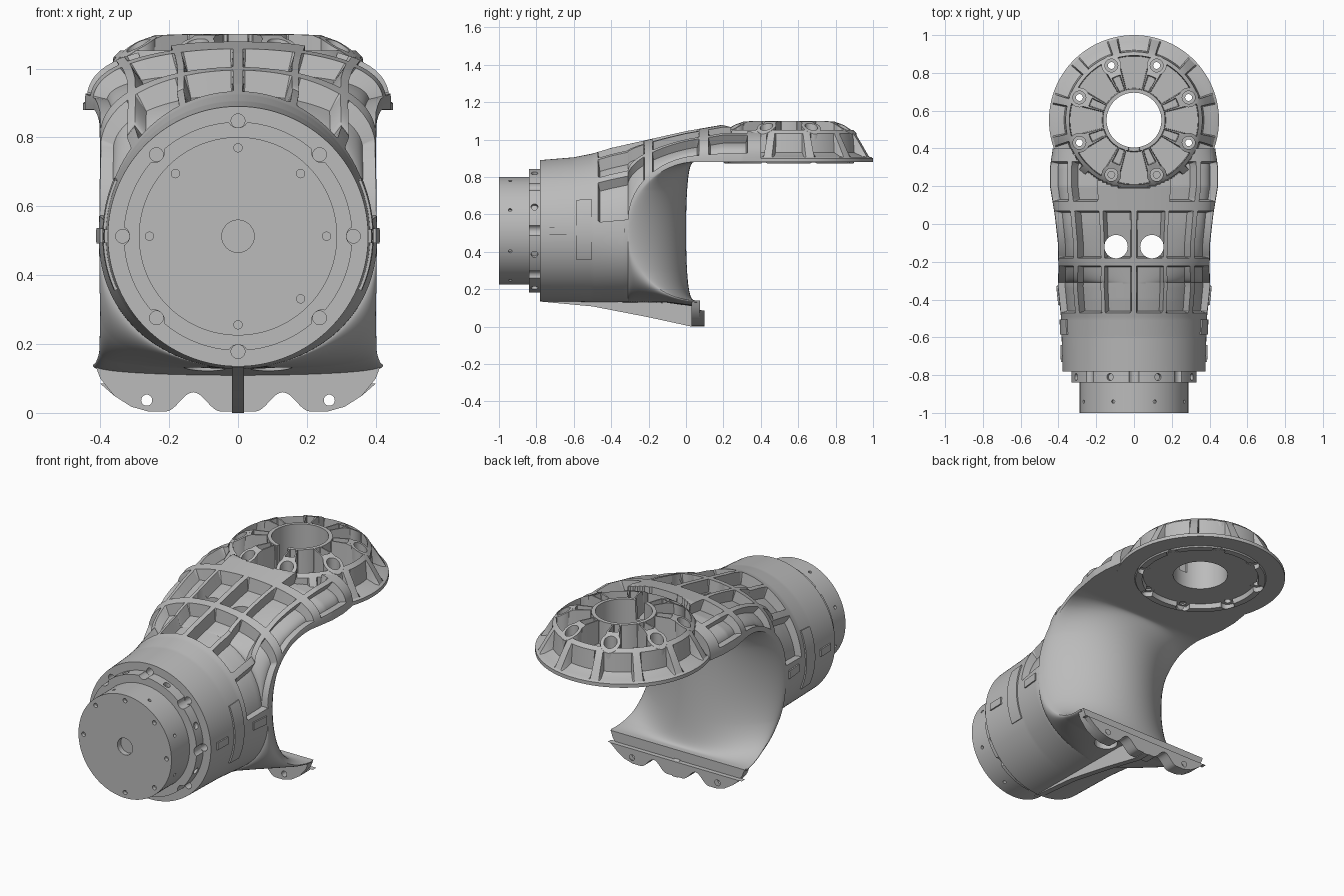
import bpy, bmesh, math
from math import sin, cos, pi, radians
from mathutils import Matrix, Vector

if "Cube" in bpy.data.objects:
    bpy.data.objects.remove(bpy.data.objects["Cube"])

metal = bpy.data.materials.new("light grey metal")
metal.use_nodes = True
metal.diffuse_color = (0.5, 0.5, 0.5, 1)
metal.node_tree.nodes["Principled BSDF"].inputs["Base Color"].default_value = (0.5, 0.5, 0.5, 1)

AXIS = Vector((0, 0, 0.513))      # inlet joint axis, along y
HUB = Vector((0, 0.55, 0))        # outlet joint axis, along z
EIGHT = [radians(45 * k) for k in range(8)]
HALF = [a + pi / 8 for a in EIGHT]


def lerp(table, v):
    if v <= table[0][0]:
        return table[0][1]
    for (a, p), (b, q) in zip(table, table[1:]):
        if v <= b:
            return p + (q - p) * (v - a) / (b - a)
    return table[-1][1]


def shade(obj):
    bpy.ops.object.select_all(action='DESELECT')
    obj.select_set(True)
    bpy.context.view_layer.objects.active = obj
    bpy.ops.object.shade_smooth_by_angle(angle=radians(28))


def finish(name, bm, smooth=True):
    bmesh.ops.recalc_face_normals(bm, faces=bm.faces)
    mesh = bpy.data.meshes.new(name)
    bm.to_mesh(mesh)
    bm.free()
    obj = bpy.data.objects.new(name, mesh)
    bpy.context.collection.objects.link(obj)
    mesh.materials.append(metal)
    if smooth:
        shade(obj)
    return obj


def rod(bm, start, end, r, sides=32):
    start, end = Vector(start), Vector(end)
    d = end - start
    m = Matrix.Translation((start + end) / 2) @ d.to_track_quat('Z', 'Y').to_matrix().to_4x4()
    bmesh.ops.create_cone(bm, cap_ends=True, segments=sides, radius1=r, radius2=r, depth=d.length, matrix=m)


def cut(obj, rods):
    """Subtract a list of rods and bake the result."""
    bm = bmesh.new()
    for r in rods:
        rod(bm, *r)
    tool = finish("cutter", bm, False)
    tool.hide_render = True
    mod = obj.modifiers.new("cut", 'BOOLEAN')
    mod.operation, mod.solver, mod.object = 'DIFFERENCE', 'EXACT', tool
    bpy.context.view_layer.update()
    baked = bpy.data.meshes.new_from_object(obj.evaluated_get(bpy.context.evaluated_depsgraph_get()))
    obj.modifiers.clear()
    obj.data = baked
    bpy.data.objects.remove(tool)
    shade(obj)


def grid(bm, rows, closed=False):
    vs = [[bm.verts.new(p) for p in row] for row in rows]
    for a, b in zip(vs, vs[1:] + (vs[:1] if closed else [])):
        for i in range(len(a) - 1):
            bm.faces.new((a[i], a[i + 1], b[i + 1], b[i]))


def prism(name, outline, axis, lo, hi):
    """Extrude an outline along x or y."""
    bm = bmesh.new()
    pts = [(lo, a, b) if axis == 'x' else (a, lo, b) for a, b in outline]
    face = bm.faces.new([bm.verts.new(p) for p in pts])
    ext = bmesh.ops.extrude_face_region(bm, geom=[face])
    move = Vector((hi - lo, 0, 0)) if axis == 'x' else Vector((0, hi - lo, 0))
    bmesh.ops.translate(bm, vec=move, verts=[v for v in ext["geom"] if isinstance(v, bmesh.types.BMVert)])
    return finish(name, bm)


def around_y(r, a, y):
    return AXIS + Vector((r * cos(a), y, r * sin(a)))


# --- elbow housing: ribbed top, plain belly, saddle-shaped back ---
WIDTH = [(-.78, .378), (-.5, .386), (-.33, .404), (-.24, .4), (-.1, .403), (.05, .42), (.2, .445), (.3, .445), (.4, .43)]
TOP = [(-.78, .89), (-.6, .905), (-.5, .925), (-.4, .955), (-.2, 1.0), (0, 1.045), (.2, 1.08), (.4, 1.08)]
BELLY = [(-.78, .135), (-.1, .127), (.06, .105)]
BOX = [(-.78, 1), (-.5, 1), (0, .75), (.2, .65)]


def pocket(y, c):
    """True inside a pocket between the ribs."""
    inner, mid, side = .045 < c < .375, .445 < c < .735, .805 < c < .993
    if -.467 < y < -.223 or -.177 < y < .065:
        return inner or mid or side
    return .12 < y < .33 and (mid or side)


def lip(a, up):
    """Height of the opening's edge."""
    return .513 + (.368 if up else -.373) * sin(a)


def station(y, a, up):
    """Half cross-section of the housing at one station."""
    w, e, edge = lerp(WIDTH, y), lerp(BOX, y), lip(a, up)
    tip = lerp(TOP if up else BELLY, y)
    row = []
    for k in range(181):
        f = radians(k)
        s = max(sin(f), 0) if 0 < k < 180 else 0
        x, z = w * cos(f), edge + (tip - edge) * s ** e
        if up and pocket(y, abs(cos(f))):
            x *= .91
            z -= .07 * s
        if math.hypot(x, y - HUB.y) < .36:      # stay below the disc's pockets
            z = min(z, .96)
        row.append((x, y, z))
    return row


def back_row(y, a, up):
    w, z = lerp(WIDTH, y), lip(a, up)
    mid = .06 - .06 * max(cos(a), 0) ** .5 if y < .0599 else y
    row = []
    for k in range(41):
        s = cos(pi * k / 40)
        inside_disc = math.hypot(w * s, y - HUB.y) < .34
        row.append((w * s, y + (mid - y) * max(1 - s * s, 0) ** .7, .91 if inside_disc else z))
    return row


tube = [(-.78 + .01 * i, 0) for i in range(47)]
arc = [(.06 - .37 * cos(radians(1.5 * i)), radians(1.5 * i)) for i in range(61)]
arm = [(.06 + .01 * i, pi / 2) for i in range(1, 35)]

bm = bmesh.new()
grid(bm, [station(y, a, True) for y, a in tube + arc + arm])
grid(bm, [station(y, a, False) for y, a in tube + arc])
grid(bm, [back_row(y, a, False) for y, a in reversed(arc)] + [back_row(y, a, True) for y, a in arc[1:] + arm])
bmesh.ops.remove_doubles(bm, verts=bm.verts, dist=.0002)
bmesh.ops.holes_fill(bm, edges=[e for e in bm.edges if e.is_boundary], sides=0)
housing = finish("elbow_housing", bm)
cut(housing, [((s * .095, -.12, -.2), (s * .095, -.12, 1.3), .062) for s in (-1, 1)]
    + [(around_y(.335, a, -.9), around_y(.335, a, -.72), .02) for a in EIGHT])

# --- inlet flange and rotating cap ---
bm = bmesh.new()
rod(bm, AXIS + Vector((0, -.84, 0)), AXIS + Vector((0, -.77, 0)), .332, 128)
flange = finish("inlet_flange", bm)
cut(flange, [(around_y(.345, a, -.9), around_y(.345, a, -.7), .03) for a in EIGHT]
    + [(around_y(.31, a, -.81), around_y(.4, a, -.81), .018) for a in HALF])

bm = bmesh.new()
rod(bm, AXIS + Vector((0, -1, 0)), AXIS + Vector((0, -.8, 0)), .288, 128)
cap = finish("inlet_cap", bm)
cut(cap, [(AXIS + Vector((0, -1.1, 0)), AXIS + Vector((0, -.97, 0)), .047)]
    + [(around_y(.257, a, -1.1), around_y(.257, a, -.98), .012) for a in EIGHT[:5] + EIGHT[6:]]
    + [(around_y(.27, a, -.94), around_y(.4, a, -.94), .009) for a in HALF])


# --- raised pads on both flanks of the housing ---
def flank_point(side, y, t, r):
    rise = lerp(TOP, y) - AXIS.z if t > 0 else AXIS.z - lerp(BELLY, y)
    return (side * (lerp(WIDTH, y) + r) * cos(radians(t)), y, AXIS.z + (rise + r) * sin(radians(t)))


for side, name in ((1, "left"), (-1, "right")):
    for part, y0, y1, half in (("clamp", -.585, -.505, 24), ("tab_front", -.73, -.64, 3), ("tab_rear", -.43, -.33, 3)):
        bm = bmesh.new()
        for r in (-.01, .008):
            grid(bm, [[flank_point(side, y, t, r) for t in range(-half, half + 1)] for y in (y0, y1)])
        bmesh.ops.bridge_loops(bm, edges=[e for e in bm.edges if e.is_boundary])
        finish(name + "_" + part, bm)

# --- outlet disc: radius, height, then the same point inside a pocket, and pocket kind ---
DOME = [(.145, 1.1), (.25, 1.097), (.3, 1.077), (.342, 1.052), (.362, 1.033), (.39, .99), (.425, .93)]
TOP_SIDE = [(.145, .145, .99, 3), (.165, .165, .99, 3), (.169, .169, .97, 1), (.246, .246, .97, 1), (.25, .25, .97, 2),
            (.3, .3, .97, 2), (.338, .338, .97, 2), (.342, .342, 1.052, 0), (.362, .362, 1.033, 0),
            (.39, .37, .93, 4), (.425, .415, .91, 4)]
RIM = [(.438, .907), (.45, .9), (.45, .88), (.35, .88), (.345, .873), (.31, .873), (.305, .9), (.145, .9)]
PROFILE = ([(.145, .9, .145, .9, 0)] + [(r, lerp(DOME, r), rp, zp, kind) for r, rp, zp, kind in TOP_SIDE]
           + [(r, z, r, z, 0) for r, z in RIM])


def in_pocket(deg, kind):
    sector = abs((deg + 22.5) % 45 - 22.5)
    if kind == 4:
        return abs((deg + 15) % 30 - 15) < 11.5
    key = abs(deg - 270) < 11
    if kind == 3:
        return key
    return key or (kind > 0 and sector < 14.5) or (kind == 1 and sector > 17)


bm = bmesh.new()
rows = []
for deg in range(360):
    t = radians(deg)
    row = []
    for r, z, rp, zp, kind in PROFILE:
        if in_pocket(deg, kind):
            r, z = rp, zp
        row.append(HUB + Vector((r * cos(t), r * sin(t), z)))
    rows.append(row)
grid(bm, rows, True)
bmesh.ops.remove_doubles(bm, verts=bm.verts, dist=.0001)
disc = finish("outlet_disc", bm)
spots = [HUB + Vector((.313 * cos(a), .313 * sin(a), 0)) for a in HALF]
cut(disc, [(p + Vector((0, 0, .8)), p + Vector((0, 0, 1.2)), .036) for p in spots])

# --- counterbored bolt bosses, their tops following the dome ---
bm = bmesh.new()
for p in spots:
    rows = []
    for k in range(32):
        spin = Vector((cos(pi * k / 16), sin(pi * k / 16), 0))
        outer, inner = (lerp(DOME, (p + spin * r - HUB).length) + .001 for r in (.052, .034))
        ring = [(.052, .901), (.052, outer), (.034, inner), (.034, 1.0), (.018, 1.0), (.018, .901), (.052, .901)]
        rows.append([p + spin * r + Vector((0, 0, z)) for r, z in ring])
    grid(bm, rows, True)
bmesh.ops.remove_doubles(bm, verts=bm.verts, dist=.0001)
finish("bolt_bosses", bm)

# --- scalloped foot flange and keel rib ---
scallop = [(.13 + .08 * k / 8, .004 + .028 * (1 + cos(pi * k / 8))) for k in range(-8, 9)]
half = scallop + [(.26, .004), (.31, .018), (.36, .05), (.4, .1), (.415, .15)]
for name, top, y0, y1 in (("foot_upper_step", .14, .03, .075), ("foot_lower_step", .085, .07, .1)):
    right = [(x, min(z, top)) for x, z in half]
    foot = prism(name, right + [(-x, z) for x, z in reversed(right)], 'y', y0, y1)
    cut(foot, [((s * .265, 0, .037), (s * .265, .2, .037), .016) for s in (-1, 1)])
prism("keel_rib", [(-.77, .133), (-.5, .108), (-.2, .05), (.03, 0), (.1, 0), (.1, .08), (-.1, .16), (-.7, .16)], 'x', -.017, .017)
